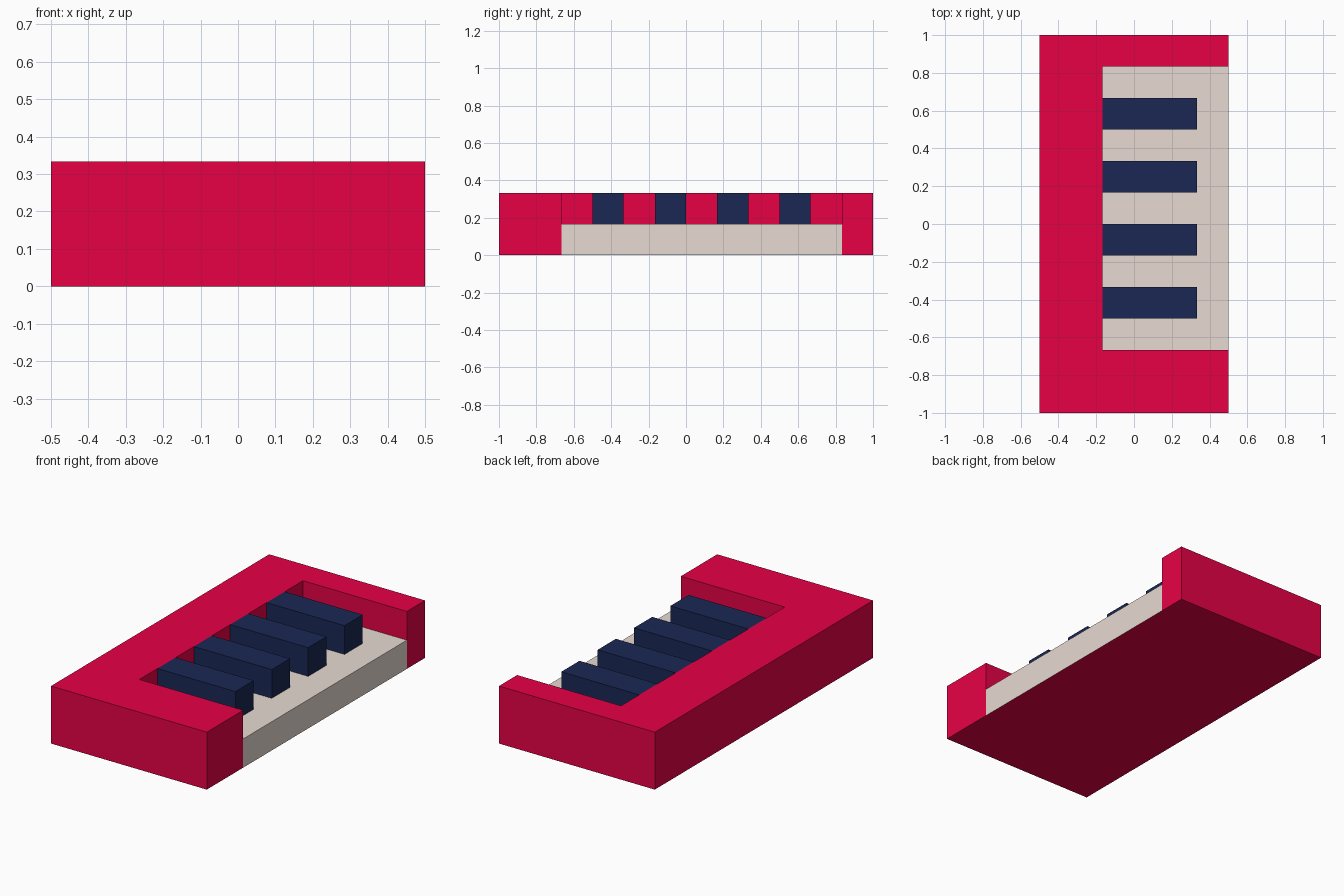
import bpy, bmesh

if "Cube" in bpy.data.objects:
    bpy.data.objects.remove(bpy.data.objects["Cube"])

U = 1 / 6  # the model sits on a grid of sixths


def material(name, srgb):
    lin = [((c / 255 + 0.055) / 1.055) ** 2.4 if c > 10 else c / 255 / 12.92 for c in srgb]
    m = bpy.data.materials.new(name)
    m.diffuse_color = (*lin, 1)
    m.use_nodes = True
    m.node_tree.nodes["Principled BSDF"].inputs["Base Color"].default_value = m.diffuse_color
    return m


RED = material("crimson", (231, 1, 70))
BEIGE = material("warm grey", (231, 219, 210))
NAVY = material("navy", (25, 39, 83))


def prism(name, outline, z0, z1, mats):
    """Extrude a flat outline (in sixths); downward faces take the last material."""
    bm = bmesh.new()
    base = bm.faces.new([bm.verts.new((x * U, y * U, z0 * U)) for x, y in outline])
    new = bmesh.ops.extrude_face_region(bm, geom=[base], use_keep_orig=True)["geom"]
    top = [g for g in new if isinstance(g, bmesh.types.BMVert)]
    bmesh.ops.translate(bm, verts=top, vec=(0, 0, (z1 - z0) * U))
    bmesh.ops.recalc_face_normals(bm, faces=bm.faces)
    for f in bm.faces:
        f.material_index = len(mats) - 1 if f.normal.z < -0.5 else 0
    mesh = bpy.data.meshes.new(name)
    bm.to_mesh(mesh)
    bm.free()
    for m in mats:
        mesh.materials.append(m)
    obj = bpy.data.objects.new(name, mesh)
    bpy.context.collection.objects.link(obj)
    return obj


def rect(x0, x1, y0, y1):
    return [(x0, y0), (x1, y0), (x1, y1), (x0, y1)]


# C-shaped frame, open on the right
prism("frame", [(-3, -6), (3, -6), (3, -4), (-1, -4), (-1, 5), (3, 5), (3, 6), (-3, 6)],
      0, 2, [RED])

# Recessed tray with a red underside
prism("tray", rect(-1, 3, -4, 5), 0, 1, [BEIGE, RED])

# Four bars standing on the tray, flush with the frame top
for i in range(4):
    y = -3 + 2 * i
    prism(f"bar_{i + 1}", rect(-1, 2, y, y + 1), 1, 2, [NAVY])
